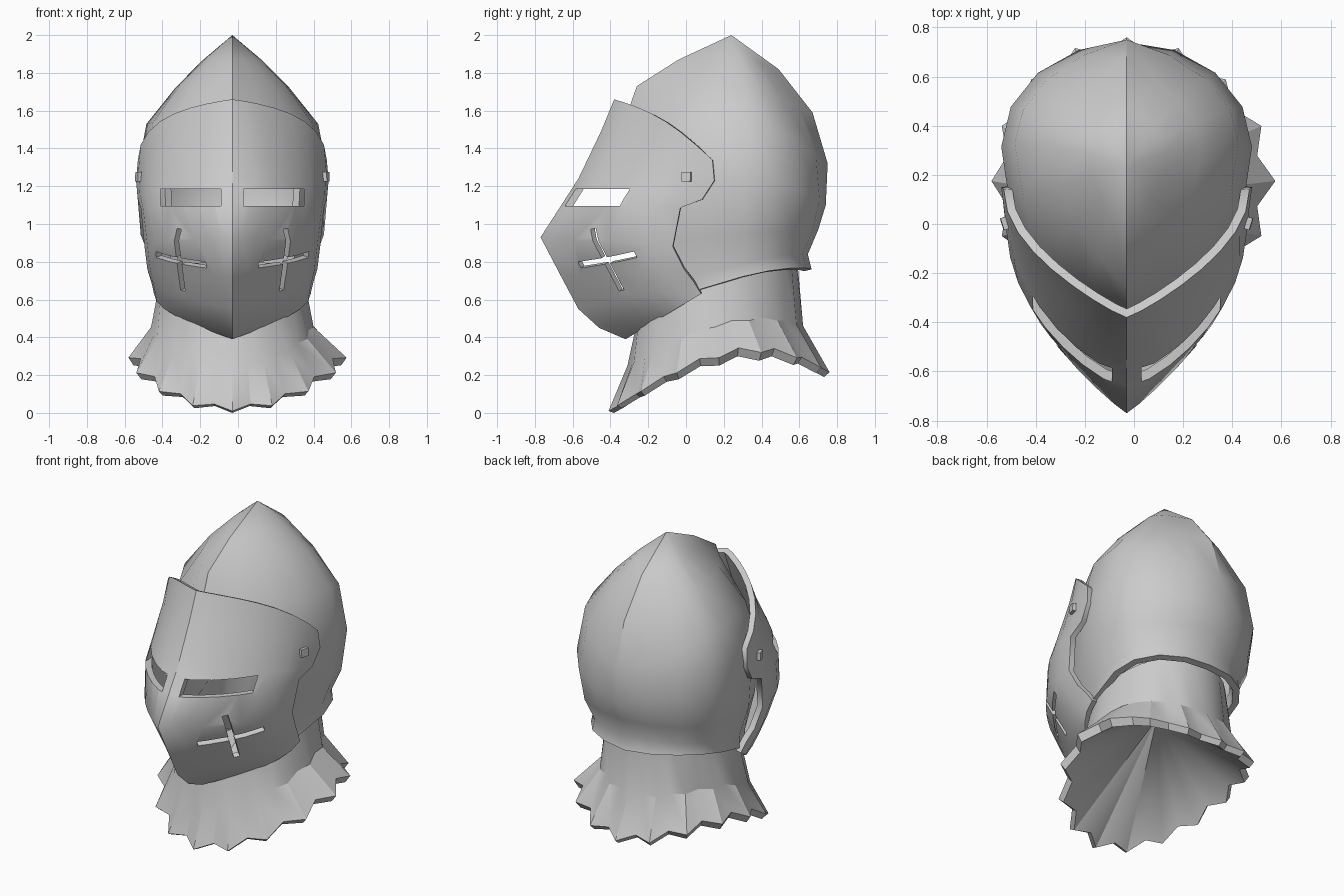
import bpy, bmesh, math
from mathutils import Vector, Matrix

if "Cube" in bpy.data.objects:
    bpy.data.objects.remove(bpy.data.objects["Cube"])

CX = -0.03  # centre plane of the helmet


def material(name, rgb):
    m = bpy.data.materials.new(name)
    m.use_nodes = True
    m.diffuse_color = (*rgb, 1)
    m.node_tree.nodes["Principled BSDF"].inputs["Base Color"].default_value = (*rgb, 1)
    return m


steel = material("steel grey", (0.6, 0.6, 0.6))


def build(name, verts, faces):
    me = bpy.data.meshes.new(name)
    me.from_pydata([tuple(v) for v in verts], [], faces)
    me.materials.append(steel)
    ob = bpy.data.objects.new(name, me)
    bpy.context.collection.objects.link(ob)
    return ob


def grid(rows, cyclic=False, skip=lambda i, j: False):
    """Flatten rows of points and join neighbours with quads."""
    n = len(rows[0])
    verts = [p for r in rows for p in r]
    faces = []
    for i in range(len(rows) - 1):
        for j in range(n if cyclic else n - 1):
            if not skip(i, j):
                k = (j + 1) % n
                faces.append((i * n + j, i * n + n + j, i * n + n + k, i * n + k))
    return verts, faces


def weld(ob):
    """Merge the points that meet at a tip."""
    bm = bmesh.new()
    bm.from_mesh(ob.data)
    bmesh.ops.remove_doubles(bm, verts=bm.verts, dist=.0005)
    bmesh.ops.dissolve_degenerate(bm, edges=bm.edges, dist=.0005)
    bm.to_mesh(ob.data)
    bm.free()


def select(ob):
    bpy.ops.object.select_all(action='DESELECT')
    ob.select_set(True)
    bpy.context.view_layer.objects.active = ob


def thicken(ob, t):
    m = ob.modifiers.new("shell", 'SOLIDIFY')
    m.thickness, m.offset, m.use_even_offset = t, -1, True
    select(ob)
    bpy.ops.object.modifier_apply(modifier=m.name)


def finish(ob, angle, keel_above):
    """Smooth shading with a crisp centre ridge."""
    select(ob)
    bpy.ops.object.shade_smooth_by_angle(angle=math.radians(angle))
    vs = ob.data.vertices
    for e in ob.data.edges:
        if all(abs(vs[v].co.x - CX) < 0.002 and vs[v].co.z > keel_above for v in e.vertices):
            e.use_edge_sharp = True


# Skull: rings of (front z, front y, back z, back y, half width, side rise)
RINGS = [(1.87, -.04, 1.82, .49, .155, .03), (1.73, -.26, 1.59, .67, .3, .08),
         (1.45, -.36, 1.32, .75, .455, .16), (1.2, -.38, 1.1, .74, .51, .1),
         (.9, -.36, .97, .7, .485, 0), (.62, -.3, .84, .645, .425, .03),
         (.5, -.3, .76, .665, .43, .06)]
SEG = 16


def skull_ring(zf, yf, zb, yb, w, rise):
    k = min(max((zf - 1.2) / .6, 0), .8)  # how pointed the centre ridge is
    yc = yf + (yb - yf) * .62
    pts = []
    for j in range(SEG):
        a = 2 * math.pi * j / SEG
        tri = 1 - 2 * min(a, 2 * math.pi - a) / math.pi
        c = (1 - k) * math.cos(a) + k * tri
        y = yc + c * ((yf - yc) if c > 0 else (yc - yb))
        t = (y - yf) / (yb - yf)
        pts.append((CX + w * math.sin(a), y, zf + (zb - zf) * t + rise * abs(math.sin(a)) ** 1.5))
    return pts


apex = [(CX, .24, 2.0)] * SEG
face_gap = lambda i, j: i >= 4 and (j < 2 or j >= SEG - 2)
skull = build("skull", *grid([apex] + [skull_ring(*r) for r in RINGS], True, face_gap))
weld(skull)
thicken(skull, .04)
finish(skull, 42, 1.3)

# Visor: rows of (ridge y, ridge z, rear y, rear z, half width, upward bow, sharpness)
VISOR = [(-.38, 1.66, .14, 1.34, .5, .05, .85), (-.45, 1.49, .15, 1.23, .51, .03, .72),
         (-.57, 1.24, .085, 1.13, .5, .01, .58), (-.66, 1.1, -.03, 1.085, .485, 0, .66),
         (-.77, .93, -.07, .88, .465, 0, .9), (-.66, .72, -.01, .76, .45, 0, 1.0),
         (-.57, .55, .04, .695, .43, 0, 1.0), (-.46, .45, .065, .655, .42, 0, 1.0),
         (-.32, .39, .08, .63, .415, 0, 1.0)]
N = 8


def visor_row(yr, zr, ye, ze, w, bow, p):
    pts = []
    for j in range(-N, N + 1):
        s = (abs(j) / N) ** 1.4
        x = math.copysign(w * math.sin(s * math.pi / 2) ** p, j)
        pts.append((CX + x, yr + (ye - yr) * s, zr + (ze - zr) * s + bow * math.sin(math.pi * s)))
    return pts


visor = build("visor", *grid([visor_row(*r) for r in VISOR]))
thicken(visor, .035)


def box(name, centre, ax, ay, az):
    """Box from a centre and three half axes."""
    bm = bmesh.new()
    bmesh.ops.create_cube(bm, size=2)
    m = Matrix((ax, ay, az)).transposed().to_4x4()
    m.translation = centre
    bmesh.ops.transform(bm, matrix=m, verts=bm.verts)
    bmesh.ops.recalc_face_normals(bm, faces=bm.faces)
    ob = build(name, [], [])
    bm.to_mesh(ob.data)
    bm.free()
    return ob


def cut(target, cutter):
    cutter.hide_render = True
    m = target.modifiers.new("cut", 'BOOLEAN')
    m.operation, m.solver, m.object = 'DIFFERENCE', 'EXACT', cutter
    select(target)
    bpy.ops.object.modifier_apply(modifier=m.name)
    bpy.data.objects.remove(cutter)


for side, label in ((1, "left"), (-1, "right")):
    flip = lambda x, y, z: Vector((side * x, y, z))
    put = lambda x, y, z: Vector((CX + side * x, y, z))
    # Eye slit
    cut(visor, box("slit_cutter", put(.22, -.5, 1.14), flip(.16, 0, 0), flip(0, .3, 0), flip(0, 0, .046)))
    # Breathing cross
    h, v = flip(.25, .33, .07).normalized(), flip(-.035, .165, -.33).normalized()
    n = h.cross(v).normalized()
    for along, across, half in ((h, v, .2), (v, h, .18)):
        cut(visor, box("cross_cutter", put(.262, -.41, .815), along * half, across * .018, n * .13))
    # Pivot stud
    out = flip(.95, -.3, .05).normalized()
    up = flip(-.05, 0, 1)
    up = (up - out * up.dot(out)).normalized()
    box(label + "_pivot_stud", put(.488, .005, 1.25), out * .02, out.cross(up) * .025, up * .025)
finish(visor, 62, 0)

# Collar: flared neck cloth with a ragged, thick hem
COLS = 32


def collar_ring(zf, yf, zb, yb, w, rise, ragged=0, flare=0, inset=1):
    yc, pts = (yf + yb) / 2, []
    for j in range(COLS):
        a = 2 * math.pi * j / COLS
        notch = ragged * (j % 2)
        r = (1 - .1 * notch) * inset
        side = math.sin(a)
        half = w * side + flare * max(side, 0) ** 4
        z = zf + (zb - zf) * (1 - math.cos(a)) / 2 + rise * side ** 2 * (1 - .25 * math.cos(a))
        pts.append((CX + half * r, yc - (yb - yf) / 2 * r * math.cos(a), z + .03 * notch))
    return pts


rows = [collar_ring(.48, -.26, .8, .59, .385, .05),
        collar_ring(.25, -.31, .46, .62, .43, .1, .4),
        collar_ring(.01, -.41, .215, .76, .55, .18, 1, .055),
        collar_ring(0, -.41, .19, .76, .55, .155, 1, .055, .95),
        [(CX, .17, .62)] * COLS]
collar = build("collar", *grid(rows, True))
weld(collar)
select(collar)
bpy.ops.object.shade_smooth_by_angle(angle=math.radians(25))
